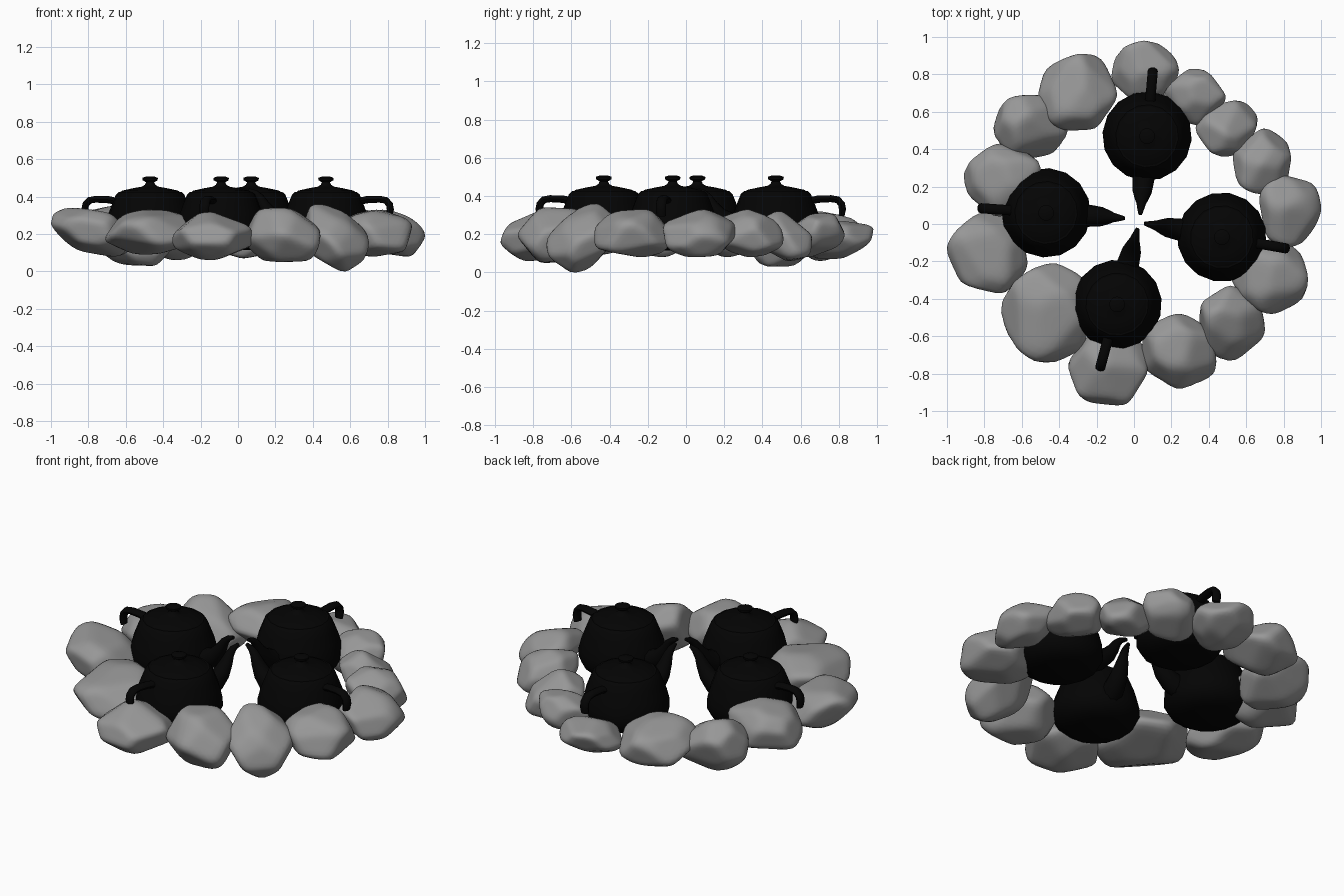
import bpy, bmesh, math, random
from mathutils import Vector, Matrix

if "Cube" in bpy.data.objects:
    bpy.data.objects.remove(bpy.data.objects["Cube"])


def material(name, value):
    m = bpy.data.materials.new(name)
    m.use_nodes = True
    col = (value, value, value, 1)
    m.diffuse_color = col
    m.node_tree.nodes["Principled BSDF"].inputs["Base Color"].default_value = col
    return m


STONE = material("grey_stone", 0.31)
IRON = material("black_iron", 0.0012)


def finish(bm, name, mat):
    """Turn a bmesh into a mesh with one material."""
    bmesh.ops.recalc_face_normals(bm, faces=bm.faces)
    me = bpy.data.meshes.new(name)
    bm.to_mesh(me)
    bm.free()
    me.materials.append(mat)
    return me


def place(me, name, matrix=Matrix(), angle=40):
    ob = bpy.data.objects.new(name, me)
    bpy.context.collection.objects.link(ob)
    ob.matrix_world = matrix
    bpy.ops.object.select_all(action="DESELECT")
    ob.select_set(True)
    bpy.context.view_layer.objects.active = ob
    if not me.get("shaded"):
        bpy.ops.object.shade_smooth_by_angle(angle=math.radians(angle))
        me["shaded"] = True


def loft(rings, name):
    """Skin a list of equally long point rings and cap both ends."""
    bm = bmesh.new()
    loops = [[bm.verts.new(p) for p in ring] for ring in rings]
    n = len(loops[0])
    for a, b in zip(loops, loops[1:]):
        for i in range(n):
            j = (i + 1) % n
            bm.faces.new((a[i], a[j], b[j], b[i]))
    bm.faces.new(loops[0])
    bm.faces.new(loops[-1])
    return finish(bm, name, IRON)


def lathe(profile, name, sides=16):
    turn = [2 * math.pi * i / sides for i in range(sides)]
    return loft([[(r * math.cos(t), r * math.sin(t), z) for t in turn]
                 for r, z in profile], name)


def tube(path, name, sides=10):
    """Tube in the XZ plane; path rows are x, z, half width, half height."""
    pts = [Vector((x, 0, z)) for x, z, _, _ in path]
    rings = []
    for i, (_, _, w, h) in enumerate(path):
        d = (pts[min(i + 1, len(pts) - 1)] - pts[max(i - 1, 0)]).normalized()
        up = Vector((-d.z, 0, d.x))
        rings.append([pts[i] + Vector((0, w * math.cos(t), 0)) + up * h * math.sin(t)
                      for t in (2 * math.pi * k / sides for k in range(sides))])
    return loft(rings, name)


# Kettle parts, spout towards +x
parts = {
    "kettle_body": lathe([(0.1, 0.115), (0.17, 0.125), (0.215, 0.155), (0.239, 0.2),
                          (0.238, 0.25), (0.223, 0.31), (0.2, 0.37), (0.184, 0.41),
                          (0.168, 0.425)], "kettle_body"),
    "kettle_lid": lathe([(0.165, 0.42), (0.15, 0.432), (0.09, 0.445), (0.045, 0.453),
                         (0.028, 0.463), (0.022, 0.477), (0.04, 0.487), (0.042, 0.5),
                         (0.02, 0.508)], "kettle_lid"),
    "kettle_spout": tube([(0.17, 0.23, 0.065, 0.07), (0.25, 0.26, 0.057, 0.06),
                          (0.3, 0.3, 0.051, 0.045), (0.335, 0.35, 0.038, 0.033),
                          (0.36, 0.395, 0.026, 0.024), (0.385, 0.42, 0.02, 0.017),
                          (0.42, 0.435, 0.01, 0.01)], "kettle_spout"),
    "kettle_handle": tube([(-0.16, 0.37, 0.027, 0.02), (-0.22, 0.383, 0.027, 0.02),
                           (-0.29, 0.386, 0.027, 0.019), (-0.325, 0.38, 0.027, 0.019),
                           (-0.345, 0.358, 0.027, 0.019), (-0.35, 0.33, 0.027, 0.019),
                           (-0.345, 0.295, 0.025, 0.015)], "kettle_handle"),
}

# Four kettles: centre and spout direction in degrees
kettles = {
    "back": (0.07, 0.47, -95),
    "right": (-0.47, 0.06, -4),
    "left": (0.47, -0.07, 170),
    "front": (-0.09, -0.43, 75),
}
for side, (x, y, angle) in kettles.items():
    m = Matrix.Translation((x, y, 0)) @ Matrix.Rotation(math.radians(angle), 4, "Z")
    for part, me in parts.items():
        place(me, f"{side}_{part}", m)


def rock(name, box, lean, corner, seed):
    """Six-cornered boulder with chipped top and bottom, leaned and fitted to a box."""
    rng = random.Random(seed)
    lo, hi = Vector(box[::2]), Vector(box[1::2])
    mid = (lo + hi) / 2
    out = Vector((mid.x, mid.y, 0)).normalized()
    planes = []
    for k in range(6):
        t = math.radians(corner + 30 + 60 * k + rng.uniform(-8, 8))
        tilt = rng.uniform(0.1, 0.5) * (-1) ** k
        planes.append((Vector((math.cos(t), math.sin(t), tilt)).normalized(),
                       rng.uniform(0.86, 0.94)))
    while len(planes) < 17:
        n = Vector([rng.gauss(0, 1) for _ in range(3)]).normalized()
        if abs(n.z) > 0.4 and all(n.dot(p) < 0.82 for p, _ in planes[6:]):
            planes.append((n, rng.uniform(0.84, 1.0)))
    bm = bmesh.new()
    bmesh.ops.create_icosphere(bm, subdivisions=4, radius=1)
    for v in bm.verts:
        d = v.co.normalized()
        v.co = d * min([1.16] + [k / d.dot(n) for n, k in planes if d.dot(n) > 0.1])
    for _ in range(2):
        bmesh.ops.smooth_vert(bm, verts=bm.verts, factor=0.5,
                              use_axis_x=True, use_axis_y=True, use_axis_z=True)
    for v in bm.verts:
        v.co.z -= lean * v.co.dot(out)
    for a in range(3):
        c = [v.co[a] for v in bm.verts]
        low, span = min(c), max(c) - min(c)
        for v in bm.verts:
            v.co[a] = lo[a] + (v.co[a] - low) / span * (hi[a] - lo[a])
    place(finish(bm, name, STONE), name, angle=60)


# Ring of boulders: x, y and z extents, outward lean, direction of one corner
ring = [
    ((-0.12, 0.24, 0.64, 0.98, 0.07, 0.27), -0.3, 20),
    ((0.15, 0.49, 0.53, 0.83, 0.08, 0.31), -0.3, 55),
    ((0.33, 0.66, 0.36, 0.66, 0.06, 0.32), 0.3, 10),
    ((0.53, 0.84, 0.16, 0.51, 0.08, 0.33), 0.2, 30),
    ((0.67, 1.0, -0.12, 0.26, 0.08, 0.33), 0.3, 40),
    ((0.52, 0.93, -0.48, -0.08, 0.08, 0.33), 0.1, 25),
    ((0.35, 0.7, -0.73, -0.33, 0.0, 0.36), 0.5, 35),
    ((0.04, 0.44, -0.88, -0.48, 0.05, 0.34), 0.1, 35),
    ((-0.35, 0.08, -0.97, -0.57, 0.06, 0.32), 0.1, 0),
    ((-0.71, -0.24, -0.74, -0.21, 0.09, 0.33), 0.1, 30),
    ((-1.0, -0.57, -0.37, 0.06, 0.08, 0.34), -0.3, 50),
    ((-0.91, -0.5, 0.04, 0.43, 0.08, 0.35), 0.1, 30),
    ((-0.75, -0.35, 0.35, 0.69, 0.03, 0.34), -0.4, 15),
    ((-0.51, -0.09, 0.5, 0.91, 0.06, 0.32), 0.1, 5),
]
for i, (box, lean, corner) in enumerate(ring):
    rock(f"boulder_{i + 1}", box, lean, corner, 11 + i)
